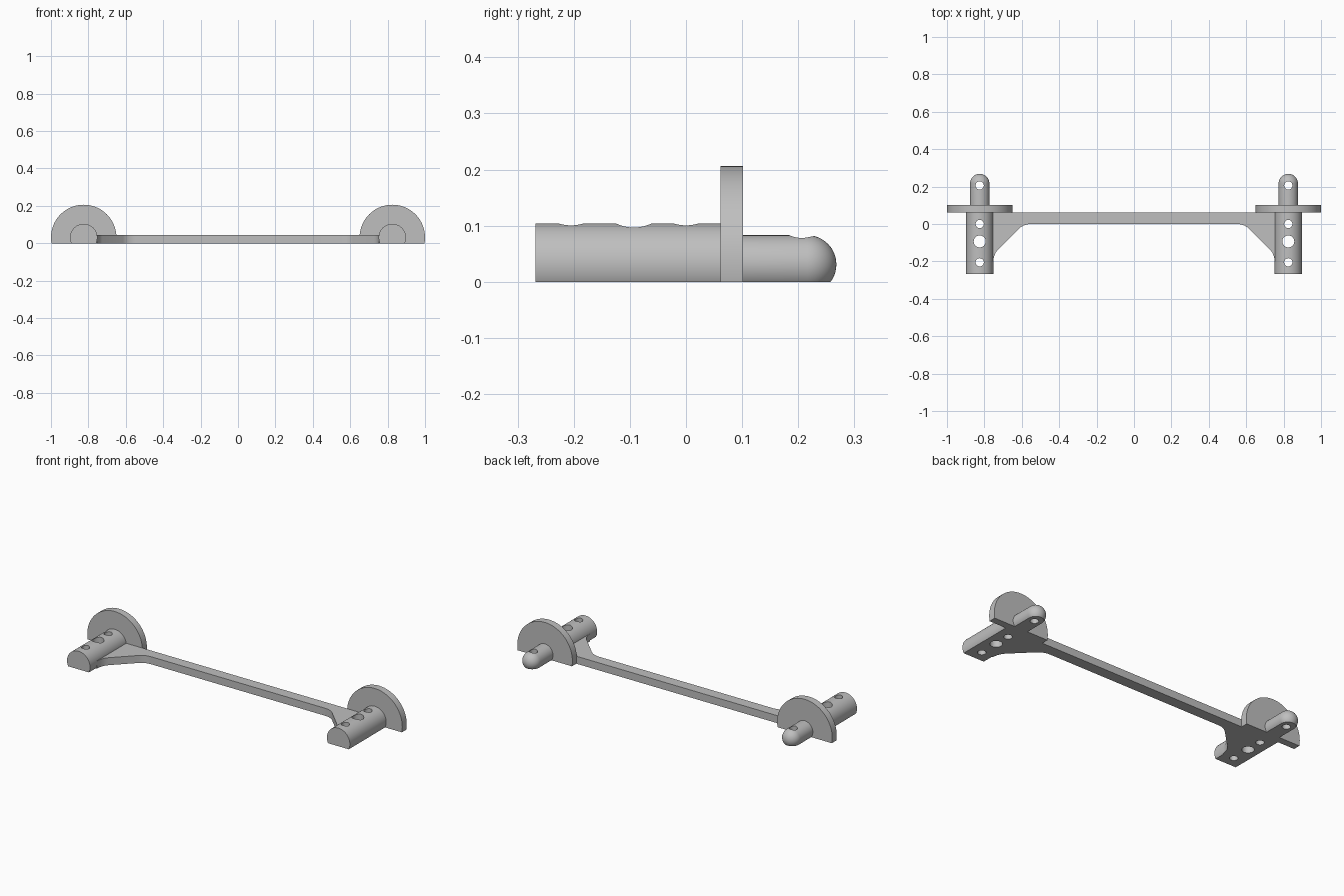
import bpy, bmesh, math
from mathutils import Matrix, Vector

if "Cube" in bpy.data.objects:
    bpy.data.objects.remove(bpy.data.objects["Cube"])

PEG_X, AXIS_Z = 0.825, 0.031
BAR_TOP = 0.043

grey = bpy.data.materials.new("plain grey")
grey.diffuse_color = (0.52, 0.52, 0.52, 1)
grey.use_nodes = True
grey.node_tree.nodes["Principled BSDF"].inputs["Base Color"].default_value = grey.diffuse_color


def finish(bm, name):
    bmesh.ops.recalc_face_normals(bm, faces=bm.faces)
    mesh = bpy.data.meshes.new(name)
    bm.to_mesh(mesh)
    bm.free()
    mesh.materials.append(grey)
    obj = bpy.data.objects.new(name, mesh)
    bpy.context.collection.objects.link(obj)
    return obj


def boolean(target, other, operation):
    """Apply a boolean and remove the helper object."""
    bpy.context.view_layer.objects.active = target
    mod = target.modifiers.new("bool", 'BOOLEAN')
    mod.operation, mod.solver, mod.object = operation, 'EXACT', other
    bpy.ops.object.modifier_apply(modifier=mod.name)
    bpy.data.objects.remove(other)


def bezier(a, b, c, n=8):
    """Quadratic corner curve from a to c, pulled towards b."""
    a, b, c = Vector(a), Vector(b), Vector(c)
    return [a * (1 - t) ** 2 + b * 2 * t * (1 - t) + c * t * t
            for t in (i / n for i in range(n + 1))]


def peg(side):
    """Post, flange and domed pin turned about one axis, cut flat at z = 0."""
    profile = [(0, -0.268), (0.073, -0.268), (0.073, 0.0615), (0.175, 0.0615),
               (0.175, 0.102), (0.052, 0.102)]
    for i in range(13):
        a = math.pi / 2 * i / 12
        profile.append((0.052 * math.cos(a), 0.216 + 0.052 * math.sin(a)))
    bm = bmesh.new()
    verts = [bm.verts.new((r, y, 0)) for r, y in profile]
    edges = [bm.edges.new(p) for p in zip(verts, verts[1:])]
    bmesh.ops.spin(bm, geom=verts + edges, cent=(0, 0, 0), axis=(0, 1, 0),
                   angle=math.tau, steps=72, use_merge=True)
    bmesh.ops.remove_doubles(bm, verts=bm.verts, dist=1e-5)
    bmesh.ops.translate(bm, verts=bm.verts, vec=(side * PEG_X, 0, AXIS_Z))
    cut = bmesh.ops.bisect_plane(bm, geom=bm.verts[:] + bm.edges[:] + bm.faces[:],
                                 plane_co=(0, 0, 0), plane_no=(0, 0, 1), clear_inner=True)
    rim = [e for e in cut["geom_cut"] if isinstance(e, bmesh.types.BMEdge)]
    bmesh.ops.contextual_create(bm, geom=rim)
    return finish(bm, "peg")


# Flat connecting bar with a curved gusset at each end
right = bezier((0.55, 0.0), (0.588, 0.0), (0.615, -0.025))
right += bezier((0.725, -0.135), (0.751, -0.161), (0.753, -0.205))
right += [Vector((0.785, -0.205)), Vector((0.785, 0.0625))]
outline = right + [Vector((-p.x, p.y)) for p in reversed(right)]
bm = bmesh.new()
base = bm.faces.new([bm.verts.new((p.x, p.y, 0)) for p in outline])
top = bmesh.ops.extrude_face_region(bm, geom=[base])["geom"]
bmesh.ops.translate(bm, vec=(0, 0, BAR_TOP),
                    verts=[v for v in top if isinstance(v, bmesh.types.BMVert)])
if base.is_valid and len(bm.faces) == len(outline) + 1:
    bm.faces.new([v for v in base.verts])
link = finish(bm, "connecting_bar")

# Pegs joined to the bar, then drilled through
for side in (-1, 1):
    boolean(link, peg(side), 'UNION')
for side in (-1, 1):
    for y, r in ((0.206, 0.022), (0.0, 0.022), (-0.093, 0.032), (-0.205, 0.022)):
        bm = bmesh.new()
        bmesh.ops.create_cone(bm, cap_ends=True, segments=32, radius1=r, radius2=r, depth=0.5,
                              matrix=Matrix.Translation((side * PEG_X, y, 0.05)))
        hole = finish(bm, "hole_cutter")
        boolean(link, hole, 'DIFFERENCE')

# Smooth the round faces, keep the edges sharp
bpy.ops.object.select_all(action='DESELECT')
link.select_set(True)
bpy.context.view_layer.objects.active = link
bpy.ops.object.shade_smooth_by_angle(angle=math.radians(30))
